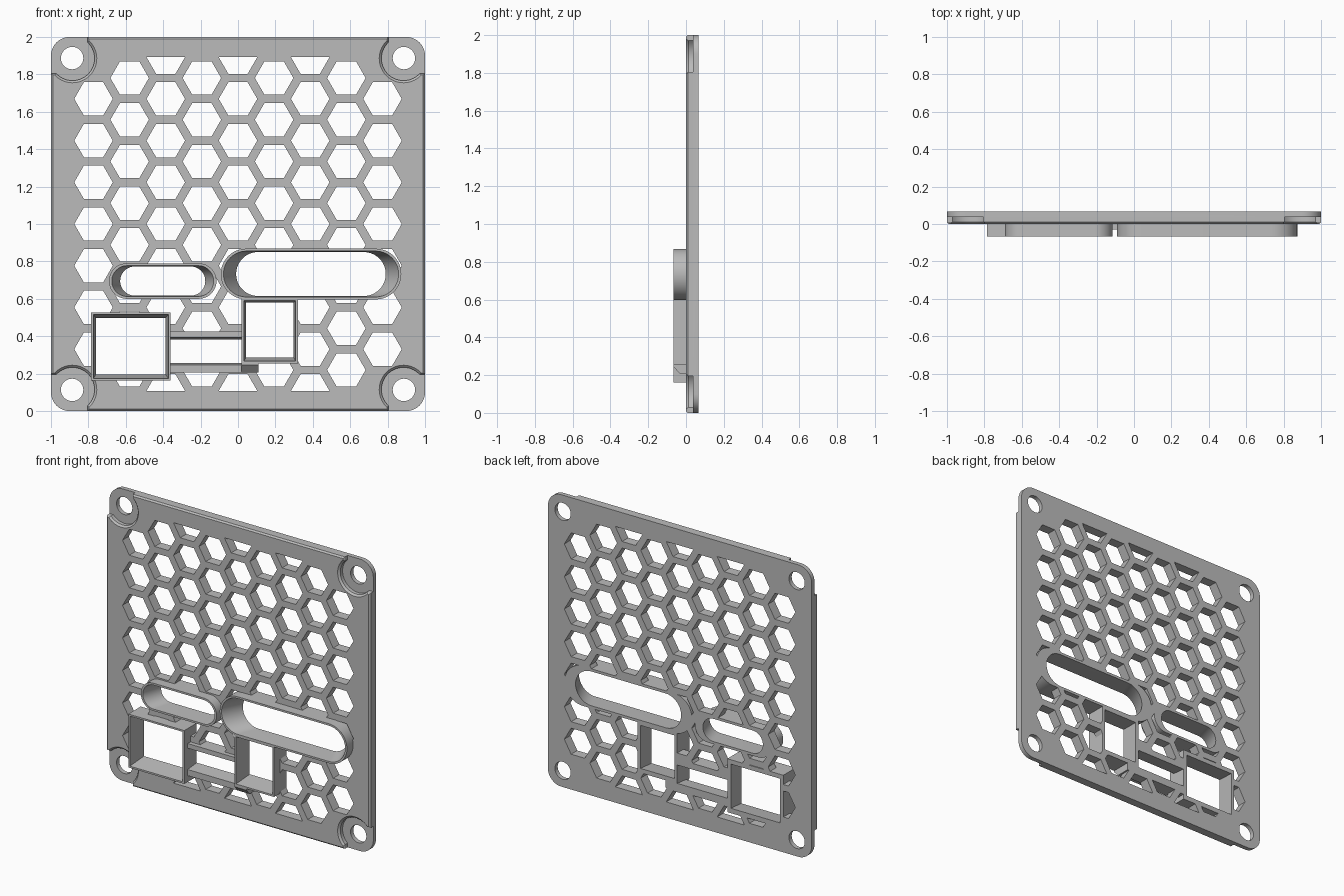
import bpy, bmesh
from math import sin, cos, pi, radians, sqrt

cube = bpy.data.objects.get("Cube")
if cube:
    bpy.data.objects.remove(cube, do_unlink=True)

grey = bpy.data.materials.new("light_grey")
grey.use_nodes = True
colour = (0.5, 0.5, 0.5, 1)
grey.diffuse_color = colour
grey.node_tree.nodes["Principled BSDF"].inputs["Base Color"].default_value = colour

FRONT, FACE, BACK = -0.067, 0.0, 0.067


# Outlines in the x-z plane
def arc(x, z, r, start, end, n):
    return [(x + r * cos(radians(start + (end - start) * i / n)),
             z + r * sin(radians(start + (end - start) * i / n))) for i in range(n + 1)]


def circle(x, z, r, n):
    return arc(x, z, r, 0, 360, n)[:-1]


def rect(x0, x1, z0, z1):
    return [(x0, z0), (x1, z0), (x1, z1), (x0, z1)]


def stadium(x0, x1, z0, z1):
    r, z = (z1 - z0) / 2, (z0 + z1) / 2
    return arc(x1 - r, z, r, -90, 90, 24) + arc(x0 + r, z, r, 90, 270, 24)


def rounded(half, r):
    c, pts = half - r, []
    for i, (sx, sz) in enumerate([(1, 1), (-1, 1), (-1, -1), (1, -1)]):
        pts += arc(sx * c, 1 + sz * c, r, 90 * i, 90 * i + 90, 10)
    return pts


# Mesh helpers
def make_object(name, bm):
    bmesh.ops.recalc_face_normals(bm, faces=bm.faces)
    mesh = bpy.data.meshes.new(name)
    bm.to_mesh(mesh)
    bm.free()
    mesh.materials.append(grey)
    obj = bpy.data.objects.new(name, mesh)
    bpy.context.collection.objects.link(obj)
    return obj


def add_loft(bm, sections, closed_loop=False):
    """Skin (y, outline) sections; cap the ends or join last to first."""
    rings = [[bm.verts.new((x, y, z)) for x, z in pts] for y, pts in sections]
    pairs = list(zip(rings, rings[1:]))
    if closed_loop:
        pairs.append((rings[-1], rings[0]))
    else:
        bm.faces.new(rings[0])
        bm.faces.new(rings[-1])
    for a, b in pairs:
        n = len(a)
        for i in range(n):
            j = (i + 1) % n
            bm.faces.new((a[i], a[j], b[j], b[i]))


def loft(name, *solids, closed_loop=False):
    bm = bmesh.new()
    for sections in solids:
        add_loft(bm, sections, closed_loop)
    return make_object(name, bm)


def through(pts):
    return [(-0.2, pts), (0.2, pts)]


def cut(obj, cutter):
    mod = obj.modifiers.new("cut", "BOOLEAN")
    mod.operation, mod.solver, mod.object = "DIFFERENCE", "EXACT", cutter
    bpy.context.view_layer.update()
    graph = bpy.context.evaluated_depsgraph_get()
    mesh = bpy.data.meshes.new_from_object(obj.evaluated_get(graph))
    obj.modifiers.clear()
    obj.data = mesh
    bpy.data.objects.remove(cutter, do_unlink=True)


# Plate with a small chamfer round the front edge
plate = loft("grille_plate", [(FACE, rounded(0.99, 0.09)), (0.01, rounded(1, 0.1)),
                              (BACK, rounded(1, 0.1))])

# Honeycomb openings, halved along the top and bottom rows
pitch, hex_r = 0.223, 0.103
hexes = []
for k in range(-4, 5):
    for n in range(-4, 5):
        x, z = k * pitch * sqrt(3) / 2, 1 + pitch * (n + 0.5 * (k % 2))
        if z > 1.95 or (abs(k) == 4 and abs(n) == 4):
            continue
        pts = circle(x, z, hex_r, 6)
        if abs(n) == 4 and k % 2 == 0:
            pts = [p for p in pts if (p[1] - z) * n < 0.001]
        hexes.append(through(pts))
cut(plate, loft("hex_cutter", *hexes))


# Stepped corners with screw holes
def corner(sx, sz, r, edge):
    pts = [(-0.1, -0.1), (edge, -0.1)] + arc(0.115, 0.115, r, -47, 137, 28) + [(-0.1, edge)]
    return [(sx * (1 - u), 1 + sz * (1 - v)) for u, v in pts]


signs = [(sx, sz) for sx in (-1, 1) for sz in (-1, 1)]
cut(plate, loft("corner_cutter", *[
    [(-0.01, corner(sx, sz, 0.14, 0.212)), (0.012, corner(sx, sz, 0.118, 0.197)),
     (0.037, corner(sx, sz, 0.118, 0.197))] for sx, sz in signs]))
cut(plate, loft("hole_cutter", *[
    through(circle(sx * 0.887, 1 + sz * 0.887, 0.06, 32)) for sx, sz in signs]))

# Raised frames: shape, outer bounds, front mouth, back opening
frames = {
    "small_slot_frame": (stadium, (-0.69, -0.115, 0.6, 0.79),
                         (-0.675, -0.13, 0.613, 0.777), (-0.63, -0.175, 0.617, 0.773)),
    "large_slot_frame": (stadium, (-0.092, 0.873, 0.597, 0.868),
                         (-0.078, 0.859, 0.61, 0.855), (-0.01, 0.79, 0.615, 0.85)),
    "left_square_frame": (rect, (-0.785, -0.36, 0.162, 0.528),
                          (-0.773, -0.372, 0.174, 0.516), (-0.76, -0.387, 0.195, 0.498)),
    "right_square_frame": (rect, (0.02, 0.32, 0.255, 0.6),
                           (0.032, 0.308, 0.267, 0.59), (0.042, 0.298, 0.285, 0.58)),
}
for name, (shape, outer, mouth, opening) in frames.items():
    cut(plate, loft("frame_cutter", through(shape(*outer))))
    loft(name, [(FRONT, shape(*outer)), (BACK, shape(*outer)),
                (BACK, shape(*opening)), (FRONT, shape(*mouth))], closed_loop=True)

# Channel between the square frames, edged by two low rails
cut(plate, loft("channel_cutter", through(rect(-0.365, 0.025, 0.21, 0.42))))
RAIL = -0.03
loft("upper_rail", [(RAIL, rect(-0.36, 0.02, 0.393, 0.425)),
                    (BACK, rect(-0.36, 0.02, 0.383, 0.425))])
loft("lower_rail", [(RAIL, rect(-0.36, 0.02, 0.205, 0.247)),
                    (BACK, rect(-0.36, 0.02, 0.205, 0.257))])
# Sloped foot below the right square frame
loft("sloped_foot", [(FRONT, rect(0.02, 0.11, 0.245, 0.256)),
                     (RAIL, rect(0.02, 0.11, 0.205, 0.256)),
                     (BACK, rect(0.02, 0.11, 0.205, 0.256))])

# Crisp edges, smooth curves
bpy.ops.object.select_all(action="DESELECT")
for obj in bpy.context.collection.objects:
    if obj.type == "MESH":
        obj.select_set(True)
bpy.context.view_layer.objects.active = plate
bpy.ops.object.shade_smooth_by_angle(angle=radians(25))
